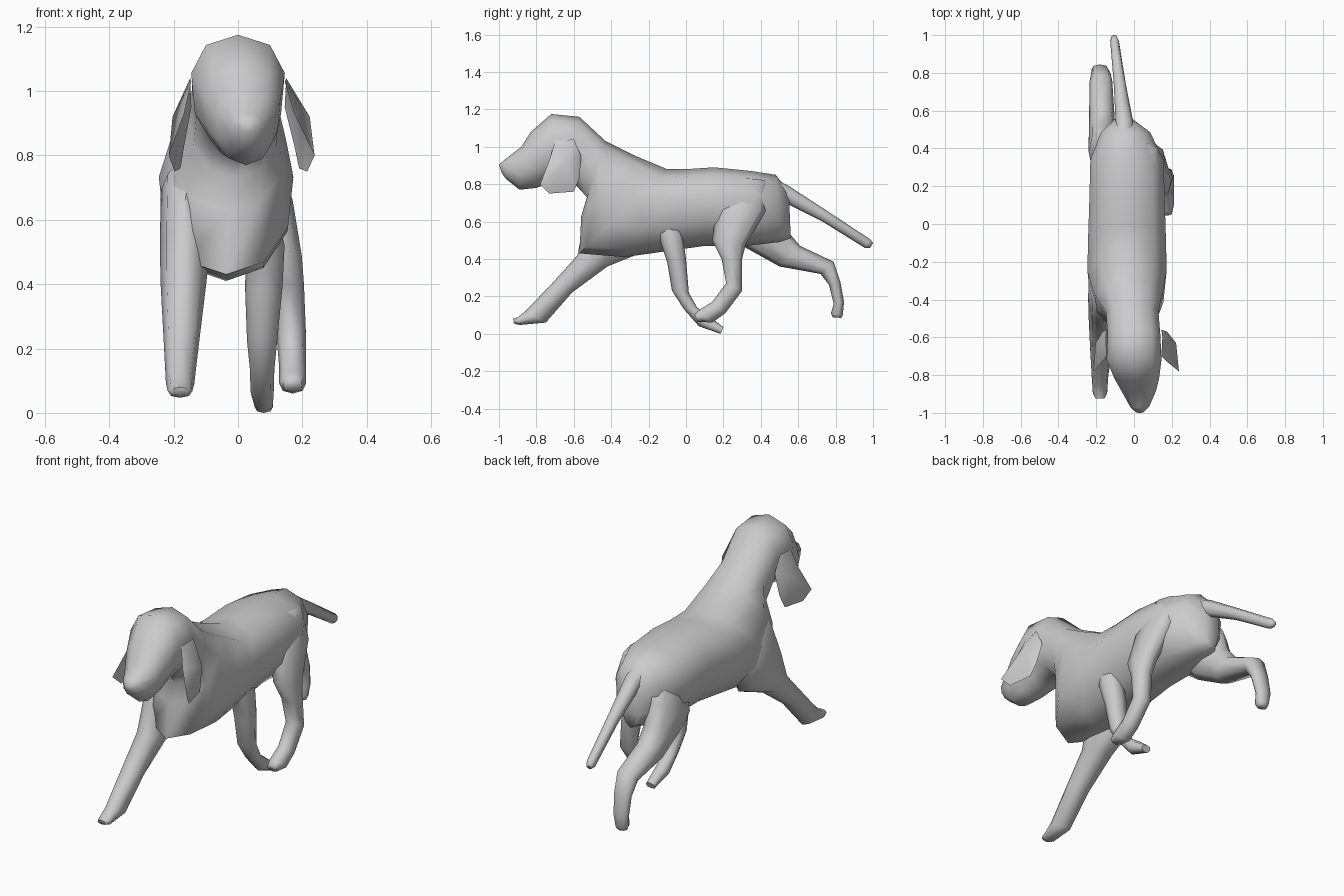
import bpy, bmesh
from math import cos, sin, pi, copysign
from mathutils import Vector


def finish(name, bm, angle=1.25):
    bmesh.ops.recalc_face_normals(bm, faces=bm.faces)
    me = bpy.data.meshes.new(name)
    bm.to_mesh(me)
    bm.free()
    ob = bpy.data.objects.new(name, me)
    bpy.context.collection.objects.link(ob)
    bpy.ops.object.select_all(action='DESELECT')
    ob.select_set(True)
    bpy.context.view_layer.objects.active = ob
    bpy.ops.object.shade_smooth_by_angle(angle=angle)
    return ob


# Loft: each ring is (y, z of one edge, y, z of the opposite edge, x centre, half width)
# taper narrows the second edge and widens the first
def loft(name, rings, sides=8, power=0.9, taper=0.0):
    bm = bmesh.new()
    loops = []
    for ya, za, yb, zb, xc, hw in rings:
        a, b = Vector((xc, ya, za)), Vector((xc, yb, zb))
        mid, half = (a + b) / 2, (a - b) / 2
        loop = []
        for i in range(sides):
            t = 2 * pi * i / sides
            c, s = [copysign(abs(v) ** power, v) for v in (cos(t), sin(t))]
            loop.append(bm.verts.new(mid + half * c + Vector((hw * s * (1 + taper * c), 0, 0))))
        loops.append(loop)
    for p, q in zip(loops, loops[1:]):
        for i in range(sides):
            j = (i + 1) % sides
            bm.faces.new((p[i], p[j], q[j], q[i]))
    bm.faces.new(loops[0])
    bm.faces.new(loops[-1])
    return finish(name, bm)


# Head, neck and trunk in one skin
loft("body", [
    (-1.0, .905, -.985, .86, .03, .022),
    (-.97, .93, -.965, .83, .03, .05),
    (-.88, 1.0, -.89, .77, .025, .092),
    (-.83, 1.08, -.80, .78, .015, .118),
    (-.72, 1.175, -.72, .81, 0, .146),
    (-.57, 1.16, -.62, .83, 0, .14),
    (-.43, 1.03, -.53, .73, -.01, .14),
    (-.28, .955, -.56, .63, -.03, .18),
    (-.10, .88, -.57, .43, -.037, .21),
    (0, .88, -.33, .41, -.037, .208),
    (.15, .89, .10, .47, -.037, .20),
    (.35, .87, .32, .47, -.037, .195),
    (.48, .85, .50, .49, -.045, .13),
    (.55, .76, .56, .51, -.055, .05)], sides=10, taper=.12)

# Legs in mid stride
loft("front_leg_left", [
    (-.40, .86, -.18, .74, -.09, .07),
    (-.47, .76, -.16, .62, -.16, .08),
    (-.55, .58, -.22, .44, -.165, .078),
    (-.58, .42, -.42, .36, -.17, .07),
    (-.72, .265, -.61, .22, -.175, .057),
    (-.86, .12, -.75, .06, -.18, .044),
    (-.90, .088, -.89, .047, -.18, .038),
    (-.925, .08, -.92, .055, -.18, .025)])

loft("front_leg_right", [
    (-.24, .72, -.04, .74, .04, .05),
    (-.14, .50, -.02, .54, .085, .06),
    (-.10, .38, 0, .40, .08, .058),
    (-.075, .23, .015, .22, .075, .047),
    (-.01, .13, .06, .14, .075, .038),
    (.07, .04, .13, .09, .075, .036),
    (.185, 0, .20, .035, .08, .028)])

loft("hind_leg_right", [
    (.22, .84, .44, .82, .05, .06),
    (.16, .66, .43, .66, .105, .065),
    (.14, .50, .32, .48, .14, .058),
    (.19, .40, .30, .40, .155, .05),
    (.215, .27, .30, .23, .165, .046),
    (.14, .17, .21, .11, .17, .042),
    (.065, .125, .14, .06, .17, .042),
    (.045, .105, .06, .065, .17, .03)])

loft("hind_leg_left", [
    (.46, .80, .20, .66, -.10, .07),
    (.52, .66, .24, .52, -.16, .08),
    (.55, .54, .32, .46, -.165, .075),
    (.61, .47, .50, .36, -.17, .068),
    (.79, .385, .72, .32, -.175, .06),
    (.825, .28, .765, .26, -.175, .052),
    (.845, .17, .79, .16, -.18, .045),
    (.838, .10, .775, .11, -.18, .036),
    (.83, .085, .785, .088, -.18, .028)])

# Tail
loft("tail", [
    (.42, .86, .44, .70, -.05, .06),
    (.55, .79, .55, .69, -.052, .046),
    (.75, .66, .73, .60, -.075, .032),
    (.985, .505, .955, .46, -.103, .023),
    (1.0, .485, .985, .46, -.105, .014)])

# Floppy ears: an outline fanned to a raised outer and a hollow inner centre
EAR = [(.15, -.70, 1.03), (.155, -.60, 1.04), (.15, -.56, .95), (.18, -.57, .83),
       (.195, -.60, .76), (.22, -.73, .75), (.243, -.78, .80), (.18, -.73, .93)]


def ear(name, sign, spread):
    bm = bmesh.new()

    def put(p):
        return bm.verts.new((sign * (.145 + (p[0] - .15) * spread), p[1], p[2]))
    rim = [put(p) for p in EAR]
    outer, inner = put((.228, -.63, .92)), put((.20, -.64, .89))
    for i in range(len(rim)):
        j = (i + 1) % len(rim)
        bm.faces.new((rim[i], rim[j], outer))
        bm.faces.new((rim[j], rim[i], inner))
    return finish(name, bm)


ear("ear_right", 1, 1.0)
ear("ear_left", -1, .75)
